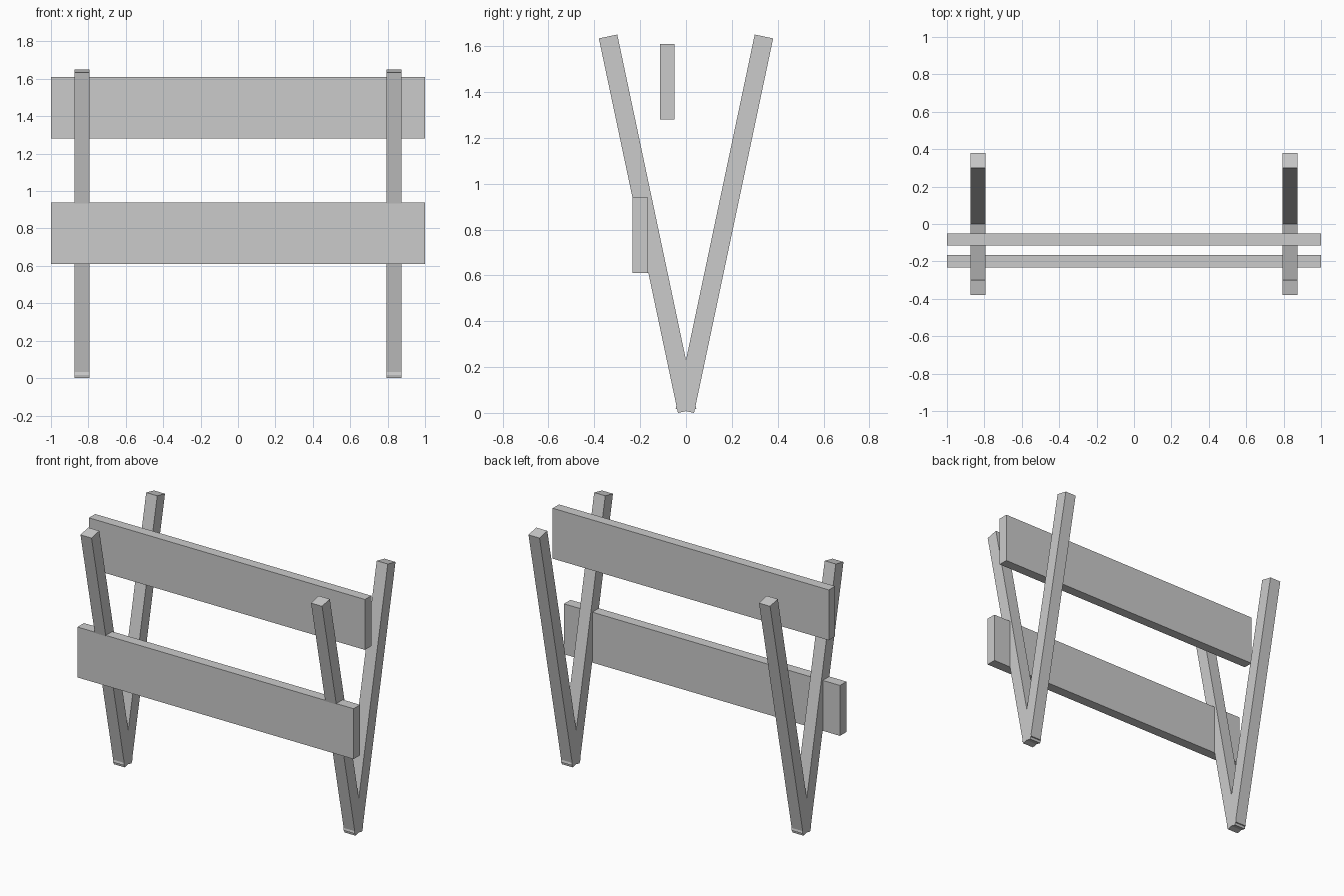
import bpy, bmesh
from math import atan2, hypot
from mathutils import Matrix

if "Cube" in bpy.data.objects:
    bpy.data.objects.remove(bpy.data.objects["Cube"])


def box(name, size, center, tilt=0.0):
    """Flat-faced box, tilted about the x axis."""
    mesh = bpy.data.meshes.new(name)
    bm = bmesh.new()
    bmesh.ops.create_cube(bm, size=1.0)
    m = (Matrix.Translation(center) @ Matrix.Rotation(tilt, 4, 'X')
         @ Matrix.Diagonal((*size, 1.0)))
    bmesh.ops.transform(bm, matrix=m, verts=bm.verts)
    bm.to_mesh(mesh)
    bm.free()
    obj = bpy.data.objects.new(name, mesh)
    bpy.context.collection.objects.link(obj)
    return obj


# Legs: a V-shaped pair at each end, crossing slightly at the foot
foot_y, foot_z = 0.005, 0.0085
top_y, top_z = -0.34, 1.642
length = hypot(top_y - foot_y, top_z - foot_z)
tilt = atan2(foot_y - top_y, top_z - foot_z)
mid_y, mid_z = (foot_y + top_y) / 2, (foot_z + top_z) / 2

for side, x in (("left", -0.835), ("right", 0.835)):
    box(f"front_leg_{side}", (0.08, 0.082, length), (x, mid_y, mid_z), tilt)
    box(f"back_leg_{side}", (0.08, 0.082, length), (x, -mid_y, mid_z), -tilt)

# Horizontal boards
box("lower_board", (2.0, 0.067, 0.33), (0, -0.199, 0.775))
box("upper_board", (2.0, 0.065, 0.33), (0, -0.082, 1.445))
